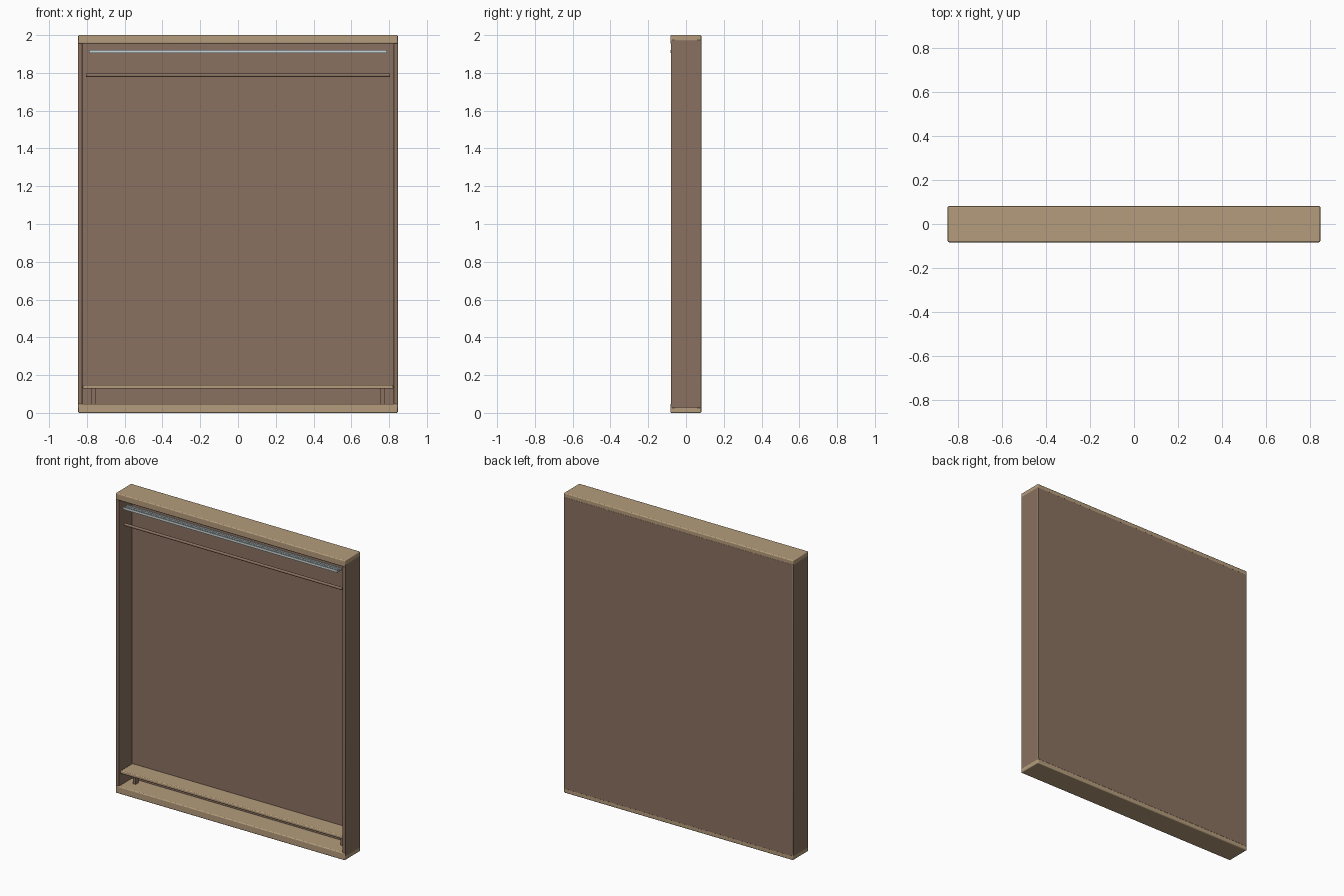
import bpy, math

if "Cube" in bpy.data.objects:
    bpy.data.objects.remove(bpy.data.objects["Cube"])


def mat(name, rgb):
    m = bpy.data.materials.new(name)
    m.diffuse_color = (*rgb, 1)
    m.use_nodes = True
    m.node_tree.nodes["Principled BSDF"].inputs["Base Color"].default_value = m.diffuse_color
    return m


TAN = mat("light oak", (0.46, 0.335, 0.20))
BROWN = mat("brown wood", (0.255, 0.165, 0.116))
SILVER = mat("pale metal", (0.60, 0.67, 0.68))


def smooth(ob):
    bpy.ops.object.select_all(action='DESELECT')
    ob.select_set(True)
    bpy.context.view_layer.objects.active = ob
    bpy.ops.object.shade_smooth_by_angle(angle=math.radians(35))


def box(name, x, y, z, material, bevel=0.0):
    """Box from (min, max) ranges, with optional rounded edges."""
    bpy.ops.mesh.primitive_cube_add(
        size=1, location=[(r[0] + r[1]) / 2 for r in (x, y, z)])
    ob = bpy.context.object
    ob.name = name
    ob.scale = [r[1] - r[0] for r in (x, y, z)]
    bpy.ops.object.transform_apply(location=False, rotation=False, scale=True)
    ob.data.materials.append(material)
    if bevel:
        b = ob.modifiers.new("rounded edges", 'BEVEL')
        b.width = bevel
        b.segments = 3
        b.limit_method = 'ANGLE'
        smooth(ob)
    return ob


# top and bottom boards
box("top_board", (-0.846, 0.846), (-0.083, 0.081), (1.955, 2.0), TAN, 0.006)
box("bottom_board", (-0.846, 0.846), (-0.083, 0.081), (0.0, 0.048), TAN, 0.006)

# side panels, lapping over the ends of the boards
for side, s in (("left", -1), ("right", 1)):
    xs = sorted((s * 0.824, s * 0.847))
    box(side + "_panel", xs, (-0.08, 0.08), (0.025, 1.975), BROWN, 0.005)

# back panel
box("back_panel", (-0.843, 0.843), (0.06, 0.082), (0.028, 1.972), BROWN, 0.002)

# low shelf on two short feet
box("low_shelf", (-0.822, 0.822), (-0.067, 0.062), (0.128, 0.148), TAN, 0.005)
for side, s in (("left", -1), ("right", 1)):
    xs = sorted((s * 0.755, s * 0.775))
    box(side + "_shelf_foot", xs, (0.0, 0.03), (0.044, 0.132), BROWN)

# hanging rod
bpy.ops.mesh.primitive_cylinder_add(
    vertices=20, radius=0.009, depth=1.61, location=(0, -0.045, 1.787),
    rotation=(0, math.pi / 2, 0))
rod = bpy.context.object
rod.name = "hanging_rod"
rod.data.materials.append(BROWN)
smooth(rod)

# light rail: a shallow channel with a raised strip inside
box("light_rail_base", (-0.79, 0.79), (-0.083, -0.038), (1.905, 1.912), SILVER)
for name, y0 in (("front", -0.083), ("back", -0.045)):
    box("light_rail_%s_lip" % name, (-0.79, 0.79), (y0, y0 + 0.007),
        (1.906, 1.921), SILVER)
box("light_strip", (-0.785, 0.785), (-0.067, -0.054), (1.910, 1.918), SILVER)
